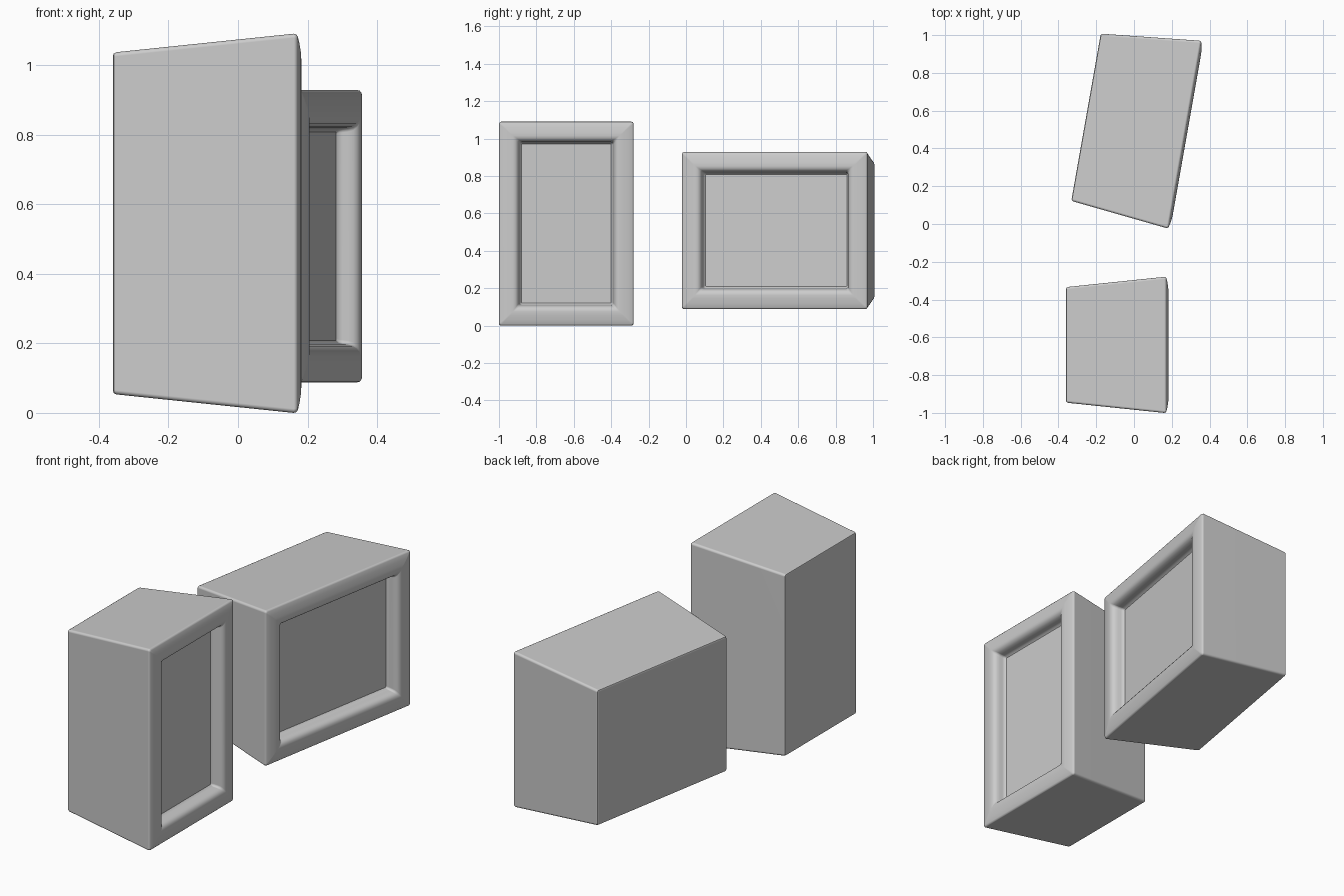
import bpy, bmesh, math
from mathutils import Vector

if "Cube" in bpy.data.objects:
    bpy.data.objects.remove(bpy.data.objects["Cube"])

DEPTH = 0.53
BACK_TRIM = 0.053      # how far the back face is drawn in on each side
SEG = 4                # segments per rounded corner


def rounded_ring(bm, x, w, h, r):
    """Rounded rectangle of size w by h (y by z) at local depth x."""
    ring = []
    for sy, sz, a0 in ((1, 1, 0), (-1, 1, 90), (-1, -1, 180), (1, -1, 270)):
        for i in range(SEG + 1):
            a = math.radians(a0 + 90 * i / SEG)
            ring.append(bm.verts.new((x,
                                      sy * (w / 2 - r) + r * math.cos(a),
                                      sz * (h / 2 - r) + r * math.sin(a))))
    return ring


def speaker(name, width, height, location, turn):
    bm = bmesh.new()
    t = BACK_TRIM
    # profile from back face, along the side, over the frame, into the panel:
    # (depth, inset from outer front size, corner radius)
    profile = [(-DEPTH, t + 0.012, 0.004), (-DEPTH + 0.003, t + 0.004, 0.009),
               (-DEPTH + 0.011, t, 0.012),
               (-0.010, 0.0, 0.012), (-0.003, 0.002, 0.011), (0.002, 0.008, 0.008),
               (0.007, 0.030, 0.004), (0.011, 0.055, 0.004), (0.012, 0.075, 0.004),
               (0.010, 0.087, 0.006), (0.004, 0.097, 0.010), (-0.006, 0.104, 0.012),
               (-0.020, 0.108, 0.012), (-0.036, 0.110, 0.012), (-0.046, 0.113, 0.010),
               (-0.053, 0.120, 0.006)]
    rings = [rounded_ring(bm, x, width - 2 * d, height - 2 * d, r)
             for x, d, r in profile]
    n = len(rings[0])
    for a, b in zip(rings, rings[1:]):
        for i in range(n):
            j = (i + 1) % n
            bm.faces.new((a[i], a[j], b[j], b[i]))
    bm.faces.new(list(reversed(rings[0])))   # back face
    bm.faces.new(rings[-1])                  # recessed front panel
    bmesh.ops.recalc_face_normals(bm, faces=bm.faces[:])
    mesh = bpy.data.meshes.new(name)
    bm.to_mesh(mesh)
    bm.free()
    ob = bpy.data.objects.new(name, mesh)
    bpy.context.collection.objects.link(ob)
    ob.location = Vector(location)
    ob.rotation_euler.z = math.radians(turn)
    bpy.ops.object.select_all(action='DESELECT')
    ob.select_set(True)
    bpy.context.view_layer.objects.active = ob
    bpy.ops.object.shade_smooth_by_angle(angle=math.radians(40))
    # keep the large faces flat-shaded between the rounded edges
    wn = ob.modifiers.new("flat_faces", 'WEIGHTED_NORMAL')
    wn.keep_sharp = True
    return ob


# upright cabinet and the wide cabinet turned slightly inward
speaker("upright_speaker_cabinet", 0.72, 1.09, (0.17, -0.64, 0.545), 0)
speaker("wide_speaker_cabinet", 1.007, 0.84, (0.268, 0.473, 0.508), -10)
